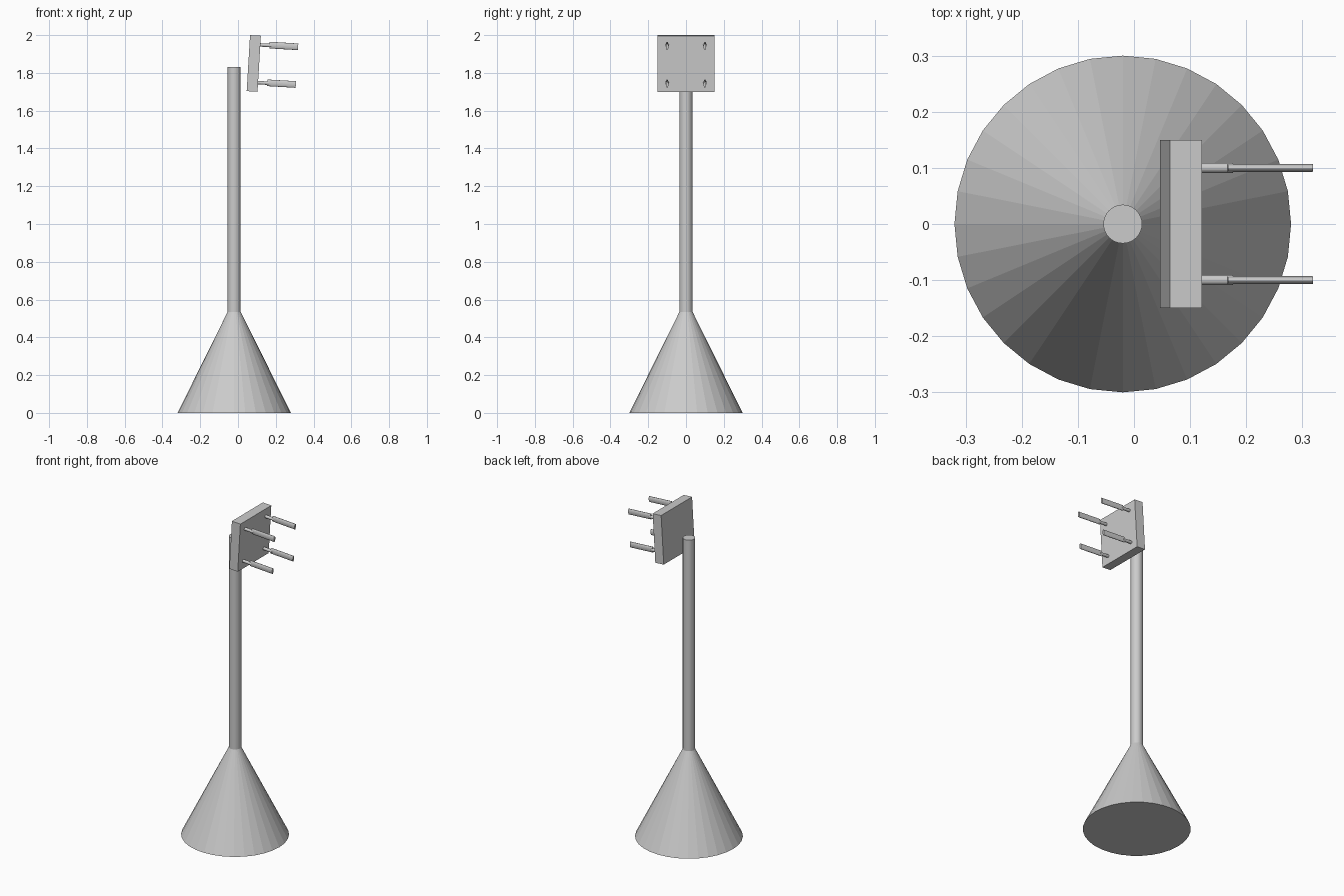
import bpy
from math import radians
from mathutils import Matrix, Vector

if "Cube" in bpy.data.objects:
    bpy.data.objects.remove(bpy.data.objects["Cube"])

AXIS_X = -0.02
SIDES = 32


def finish(name, matrix):
    obj = bpy.context.object
    obj.name = name
    obj.data.transform(matrix)
    return obj


def rod(name, x0, x1, y, z, ry, rz, frame):
    """Rod along the panel's local x axis, with an elliptical section."""
    bpy.ops.mesh.primitive_cylinder_add(vertices=SIDES, radius=1, depth=1)
    m = (frame @ Matrix.Translation(((x0 + x1) / 2, y, z))
         @ Matrix.Diagonal((x1 - x0, ry, rz, 1))
         @ Matrix.Rotation(radians(90), 4, 'Y'))
    return finish(name, m)


# Conical base
bpy.ops.mesh.primitive_cone_add(vertices=SIDES, radius1=0.30, radius2=0,
                                depth=0.605)
finish("base", Matrix.Translation((AXIS_X, 0, 0.3025)))

# Upright pole
bpy.ops.mesh.primitive_cylinder_add(vertices=SIDES, radius=0.0345, depth=1.30)
finish("pole", Matrix.Translation((AXIS_X, 0, 1.18)))

# Slightly tilted panel
tilt = (Matrix.Translation((0.0835, 0, 1.85))
        @ Matrix.Rotation(radians(3.43), 4, 'Y'))
bpy.ops.mesh.primitive_cube_add(size=1)
finish("panel", tilt @ Matrix.Diagonal((0.0573, 0.30, 0.297, 1)))

# Four pegs: round stem and flattened oval grip
for vert, z in (("upper", 0.1), ("lower", -0.1)):
    for side, y in (("left", -0.1), ("right", 0.1)):
        rod(f"{vert}_{side}_stem", 0.02, 0.087, y, z, 0.009, 0.009, tilt)
        rod(f"{vert}_{side}_grip", 0.077, 0.229, y, z + 0.002,
            0.007, 0.0175, tilt)
